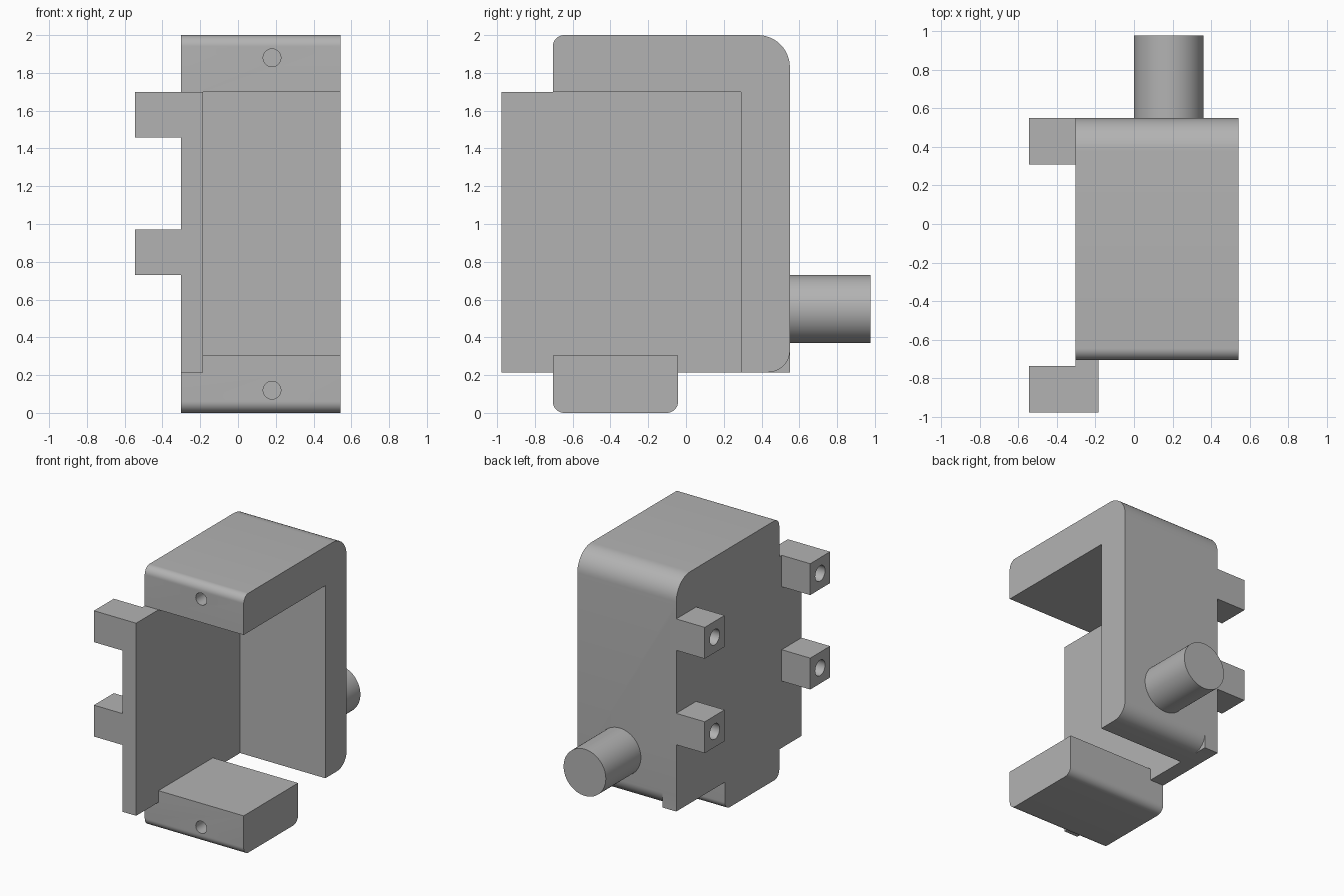
import bpy
import bmesh
import math
from mathutils import Matrix, Vector

cube = bpy.data.objects.get("Cube")
if cube:
    bpy.data.objects.remove(cube, do_unlink=True)

GREY = (0.45, 0.45, 0.45, 1.0)
grey = bpy.data.materials.new("plain grey")
grey.use_nodes = True
grey.diffuse_color = GREY
grey.node_tree.nodes["Principled BSDF"].inputs["Base Color"].default_value = GREY


def finish(name, bm):
    bmesh.ops.recalc_face_normals(bm, faces=bm.faces[:])
    mesh = bpy.data.meshes.new(name)
    bm.to_mesh(mesh)
    bm.free()
    mesh.materials.append(grey)
    obj = bpy.data.objects.new(name, mesh)
    bpy.context.collection.objects.link(obj)
    return obj


def box(name, low, high):
    low, high = Vector(low), Vector(high)
    bm = bmesh.new()
    bmesh.ops.create_cube(bm, size=1)
    bmesh.ops.scale(bm, vec=high - low, verts=bm.verts)
    bmesh.ops.translate(bm, vec=(low + high) / 2, verts=bm.verts)
    return finish(name, bm)


def rod(name, start, end, radius, segments=32):
    start, end = Vector(start), Vector(end)
    axis = end - start
    turn = axis.to_track_quat("Z", "Y").to_matrix().to_4x4()
    bm = bmesh.new()
    bmesh.ops.create_cone(bm, cap_ends=True, segments=segments, radius1=radius,
                          radius2=radius, depth=axis.length,
                          matrix=Matrix.Translation((start + end) / 2) @ turn)
    return finish(name, bm)


def side_profile(name, corners, x0, x1, steps=12):
    """Extrude a (y, z, corner radius) outline along x; corners are square-on."""
    points = []
    for i, (y, z, r) in enumerate(corners):
        p = Vector((y, z))
        if not r:
            points.append(p)
            continue
        before = (Vector(corners[i - 1][:2]) - p).normalized()
        after = (Vector(corners[(i + 1) % len(corners)][:2]) - p).normalized()
        centre = p + (before + after) * r
        for k in range(steps + 1):
            a = math.pi / 2 * k / steps
            points.append(centre - after * r * math.cos(a) - before * r * math.sin(a))
    bm = bmesh.new()
    face = bm.faces.new([bm.verts.new((x0, p.x, p.y)) for p in points])
    new = bmesh.ops.extrude_face_region(bm, geom=[face])["geom"]
    bmesh.ops.translate(bm, vec=(x1 - x0, 0, 0),
                        verts=[v for v in new if isinstance(v, bmesh.types.BMVert)])
    return finish(name, bm)


def combine(target, tool, operation):
    mod = target.modifiers.new(operation.lower(), "BOOLEAN")
    mod.operation = operation
    mod.solver = "EXACT"
    mod.object = tool
    bpy.context.view_layer.objects.active = target
    bpy.ops.object.modifier_apply(modifier=mod.name)
    bpy.data.objects.remove(tool, do_unlink=True)


LEFT, RIGHT, INNER, TAB_END = -0.302, 0.542, -0.185, -0.545
FRONT, BACK = -0.705, 0.55
PLATE_FRONT, PLATE_TOP, PLATE_BOTTOM = -0.977, 1.70, 0.215

# Top slab and back wall
housing = side_profile("housing", [
    (FRONT, PLATE_TOP, 0), (FRONT, 2.0, 0.06), (BACK, 2.0, 0.17),
    (BACK, PLATE_BOTTOM, 0.115), (0.29, PLATE_BOTTOM, 0), (0.29, PLATE_TOP, 0)],
    LEFT, RIGHT)

# Side plate
combine(housing, box("side_plate", (LEFT, PLATE_FRONT, PLATE_BOTTOM),
                     (INNER, BACK, PLATE_TOP)), "UNION")

# Lower block
combine(housing, side_profile("lower_block", [
    (FRONT, 0.305, 0), (-0.042, 0.305, 0), (-0.042, 0, 0.06), (FRONT, 0, 0.06)],
    LEFT, RIGHT), "UNION")

# Mounting tabs with blind holes
SIZE = 0.242
for y in (PLATE_FRONT, BACK - SIZE):
    for z in (0.73, PLATE_TOP - SIZE):
        combine(housing, box("mounting_tab", (TAB_END, y, z),
                             (-0.25, y + SIZE, z + SIZE)), "UNION")
        cy, cz = y + SIZE / 2, z + SIZE / 2
        combine(housing, rod("tab_hole", (TAB_END - 0.1, cy, cz),
                             (LEFT, cy, cz), 0.06), "DIFFERENCE")

# Screw holes in the front faces
for z in (0.12, 1.88):
    combine(housing, rod("screw_hole", (0.18, FRONT - 0.1, z),
                         (0.18, FRONT + 0.25, z), 0.047), "DIFFERENCE")

# Round outlet at the back
outlet = rod("outlet", (0.18, BACK, 0.55), (0.18, 0.977, 0.55), 0.18, 64)

# Smooth curves, sharp edges
bpy.ops.object.select_all(action="DESELECT")
for obj in (housing, outlet):
    obj.select_set(True)
bpy.context.view_layer.objects.active = housing
bpy.ops.object.shade_smooth_by_angle(angle=math.radians(30))
